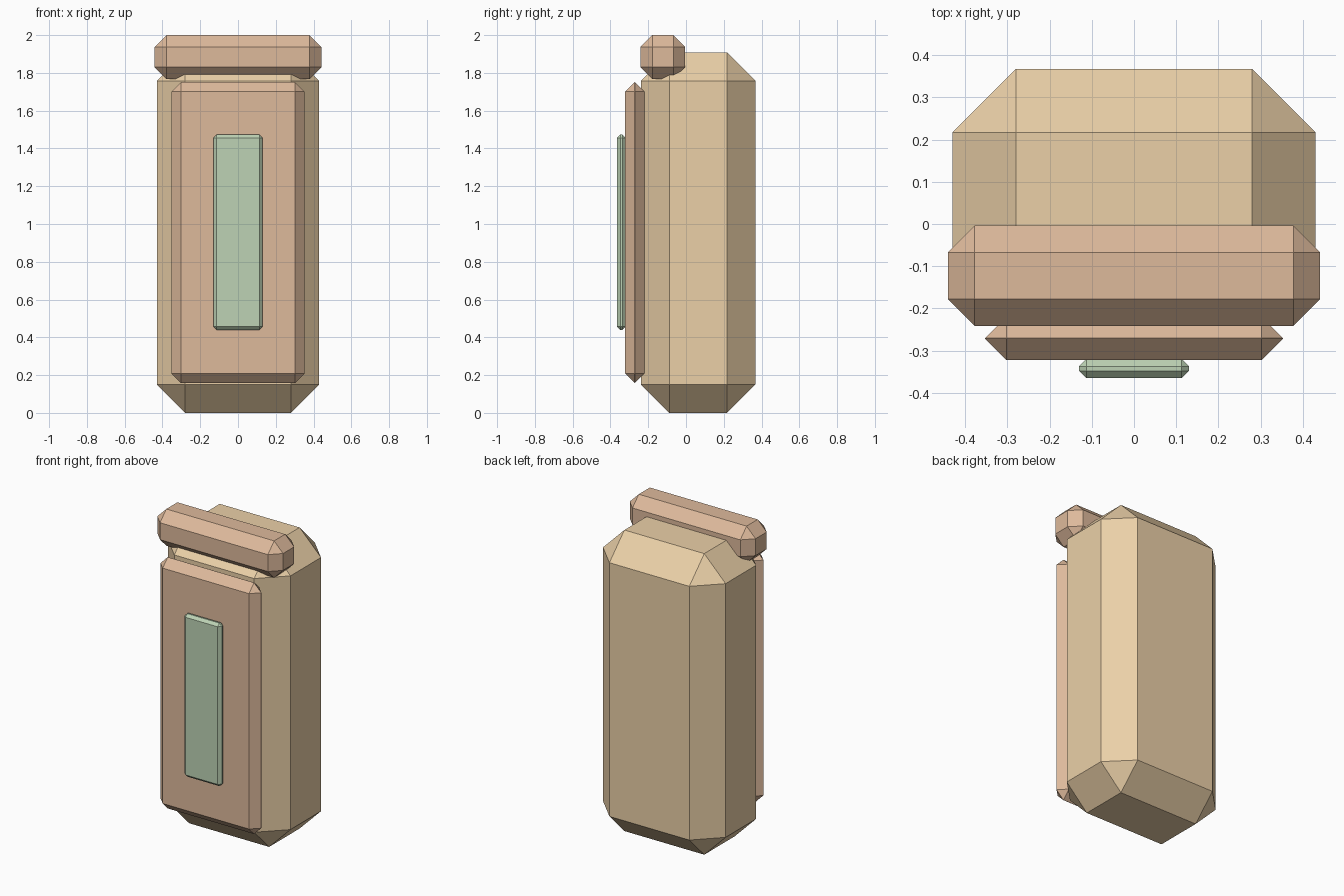
import bpy, bmesh
from mathutils import Vector

if "Cube" in bpy.data.objects:
    bpy.data.objects.remove(bpy.data.objects["Cube"])


def material(name, rgb):
    m = bpy.data.materials.new(name)
    m.diffuse_color = (*rgb, 1.0)
    m.use_nodes = True
    m.node_tree.nodes["Principled BSDF"].inputs["Base Color"].default_value = m.diffuse_color
    return m


def chamfered_box(name, lo, hi, chamfer, mat):
    """Flat-shaded box between two corners, every edge cut at 45 degrees."""
    lo, hi = Vector(lo), Vector(hi)
    bm = bmesh.new()
    bmesh.ops.create_cube(bm, size=1.0)
    for v in bm.verts:
        v.co = Vector(v.co[i] * (hi[i] - lo[i]) for i in range(3))
    bmesh.ops.bevel(bm, geom=bm.edges[:], offset=chamfer, offset_type='OFFSET',
                    segments=1, profile=0.5, affect='EDGES', clamp_overlap=True)
    # bevel width is measured along the faces, so each edge loses `chamfer` per side
    bmesh.ops.recalc_face_normals(bm, faces=bm.faces[:])
    mesh = bpy.data.meshes.new(name)
    bm.to_mesh(mesh)
    bm.free()
    mesh.materials.append(mat)
    obj = bpy.data.objects.new(name, mesh)
    obj.location = (lo + hi) / 2
    bpy.context.collection.objects.link(obj)
    return obj


tan = material("tan", (0.83, 0.63, 0.39))
brown = material("brown", (0.73, 0.49, 0.33))
green = material("green", (0.51, 0.65, 0.46))

# Main body
chamfered_box("body", (-0.43, -0.238, 0.0), (0.43, 0.367, 1.908), 0.15, tan)
# Rounded bar across the top front
chamfered_box("top_bar", (-0.441, -0.241, 1.767), (0.441, -0.004, 2.0), 0.063, brown)
# Raised front panel
chamfered_box("front_panel", (-0.353, -0.322, 0.158), (0.353, -0.22, 1.751), 0.0505, brown)
# Inset strip on the panel
chamfered_box("front_strip", (-0.13, -0.365, 0.44), (0.13, -0.32, 1.473), 0.017, green)
